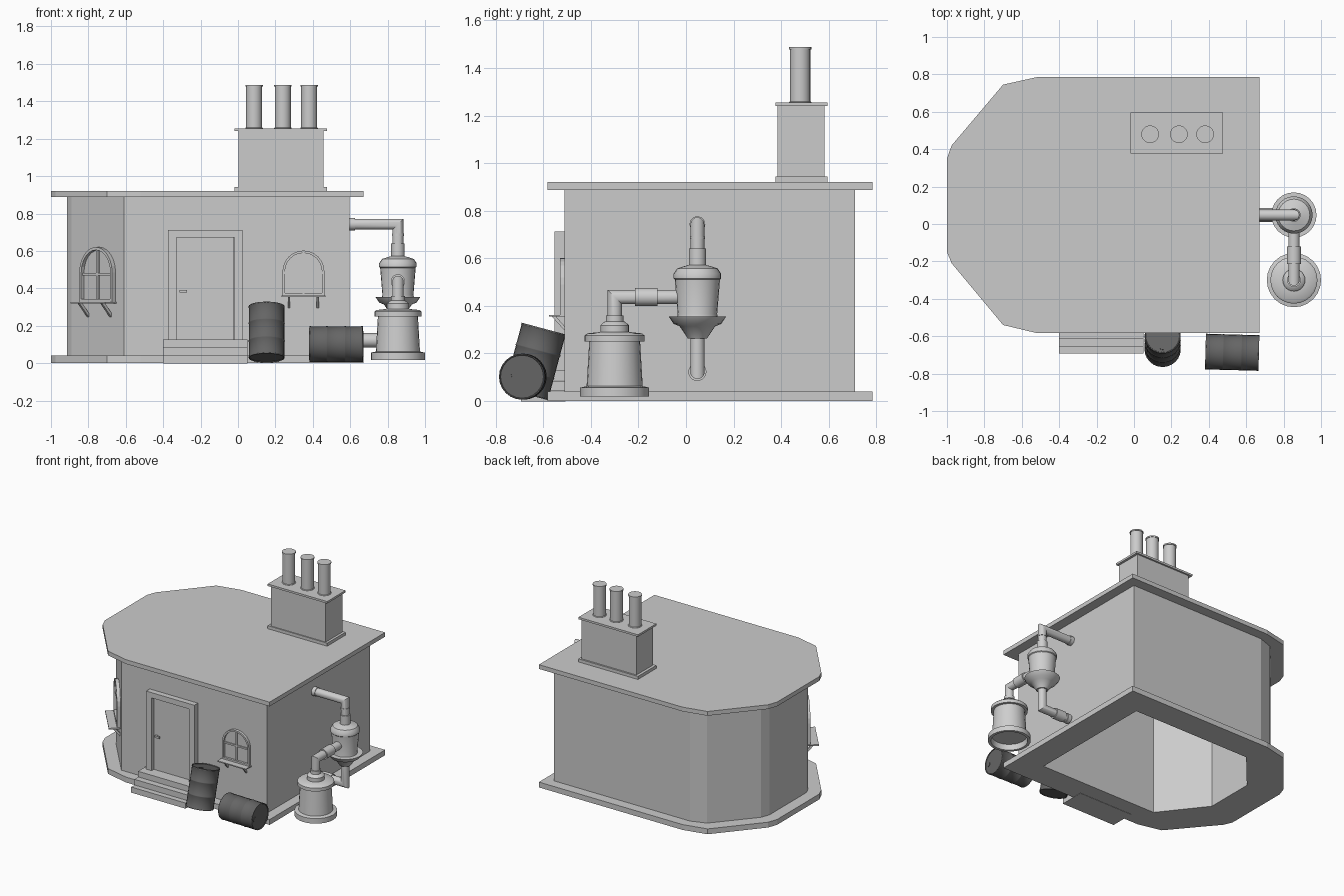
import bpy, bmesh, math
from mathutils import Matrix, Vector

if "Cube" in bpy.data.objects:
    bpy.data.objects.remove(bpy.data.objects["Cube"])


def material(name, v):
    m = bpy.data.materials.new(name)
    m.diffuse_color = (v, v, v, 1)
    m.use_nodes = True
    m.node_tree.nodes["Principled BSDF"].inputs["Base Color"].default_value = m.diffuse_color
    return m


STONE = material("light_grey", 0.6)
STEEL = material("pale_steel", 0.62)
DARK = material("dark_grey", 0.13)


def finish(name, bm, mat, mx=None, smooth=False):
    bmesh.ops.recalc_face_normals(bm, faces=bm.faces)
    me = bpy.data.meshes.new(name)
    bm.to_mesh(me)
    bm.free()
    ob = bpy.data.objects.new(name, me)
    bpy.context.collection.objects.link(ob)
    if mx is not None:
        ob.matrix_world = mx
    me.materials.append(mat)
    if smooth:
        me.polygons.foreach_set("use_smooth", [True] * len(me.polygons))
        me.set_sharp_from_angle(angle=math.radians(35))
    return ob


def box(name, lo, hi, mat=STONE, mx=None):
    bm = bmesh.new()
    bmesh.ops.create_cube(bm, size=1)
    for v in bm.verts:
        v.co = [lo[i] + (v.co[i] + 0.5) * (hi[i] - lo[i]) for i in range(3)]
    return finish(name, bm, mat, mx)


def prism(name, outer, z0, z1, inner=None, mat=STONE, mx=None):
    """Extruded outline; with inner it becomes a ring."""
    bm = bmesh.new()
    n = len(outer)

    def loop(pts, z):
        return [bm.verts.new((x, y, z)) for x, y in pts]

    def bridge(a, b):
        for i in range(n):
            j = (i + 1) % n
            bm.faces.new((a[i], a[j], b[j], b[i]))
    a, b = loop(outer, z0), loop(outer, z1)
    bridge(a, b)
    if inner:
        c, d = loop(inner, z0), loop(inner, z1)
        bridge(b, d)
        bridge(d, c)
        bridge(c, a)
    else:
        bm.faces.new(a)
        bm.faces.new(b)
    return finish(name, bm, mat, mx)


def lathe(name, profile, mx, mat=STEEL, n=24):
    bm = bmesh.new()
    rings = []
    for r, z in profile:
        if r == 0:
            rings.append([bm.verts.new((0, 0, z))])
        else:
            rings.append([bm.verts.new((r * math.cos(2 * math.pi * i / n),
                                        r * math.sin(2 * math.pi * i / n), z)) for i in range(n)])
    for a, b in zip(rings, rings[1:]):
        for i in range(n):
            j = (i + 1) % n
            f = [a[i % len(a)], a[j % len(a)], b[j % len(b)], b[i % len(b)]]
            bm.faces.new(list(dict.fromkeys(f)))
    return finish(name, bm, mat, mx, True)


def tube(name, p, q, r, mat=STEEL):
    p, q = Vector(p), Vector(q)
    d = q - p
    mx = Matrix.Translation(p) @ d.to_track_quat('Z', 'Y').to_matrix().to_4x4()
    return lathe(name, [(0, 0), (r, 0), (r, d.length), (0, d.length)], mx, mat, 20)


def elbow_pipe(name, a, corner, b, r, n=20):
    """Pipe from a to b with one mitred right-angle corner."""
    a, c, b = Vector(a), Vector(corner), Vector(b)
    u, v = (c - a).normalized(), (b - c).normalized()
    w = u.cross(v).normalized()
    bm = bmesh.new()
    rings = []
    for centre, side in ((a, w.cross(u)), (c, w.cross(u) + w.cross(v)), (b, w.cross(v))):
        rings.append([bm.verts.new(centre + r * (w * math.cos(2 * math.pi * i / n) +
                                                 side * math.sin(2 * math.pi * i / n))) for i in range(n)])
    for p, q in zip(rings, rings[1:]):
        for i in range(n):
            j = (i + 1) % n
            bm.faces.new((p[i], p[j], q[j], q[i]))
    bm.faces.new(rings[0])
    bm.faces.new(rings[2])
    return finish(name, bm, STEEL, None, True)


T = Matrix.Translation

# House: roof slab, thick hollow walls open below, base ring
eave = [(0.67, 0.785), (-0.52, 0.785), (-0.70, 0.745), (-0.975, 0.42), (-1, 0.35),
        (-1, -0.15), (-0.975, -0.21), (-0.70, -0.54), (-0.52, -0.583), (0.67, -0.583)]
wall = [(0.597, 0.71), (-0.53, 0.71), (-0.645, 0.67), (-0.89, 0.385), (-0.915, 0.32),
        (-0.915, -0.12), (-0.89, -0.175), (-0.61, -0.51), (-0.2, -0.51), (0.597, -0.51)]
room = [(0.475, 0.59), (0, 0.59), (-0.50, 0.59), (-0.75, 0.3), (-0.75, 0.2),
        (-0.75, 0), (-0.75, -0.07), (-0.50, -0.39), (-0.2, -0.39), (0.475, -0.39)]
prism("roof", eave, 0.888, 0.92)
prism("walls", wall, 0.04, 0.888, inner=room)
prism("base_ring", eave, 0, 0.04, inner=room)

# Chimney with three pots
box("chimney_foot", (-0.018, 0.377, 0.915), (0.475, 0.595, 0.943))
box("chimney_body", (0.003, 0.385, 0.93), (0.457, 0.582, 1.24))
box("chimney_cap", (-0.018, 0.377, 1.24), (0.475, 0.595, 1.255))
for i, x in enumerate((0.086, 0.24, 0.38)):
    lathe(f"chimney_pot_{i + 1}", [(0, 1.25), (0.047, 1.25), (0.047, 1.257), (0.043, 1.26), (0.043, 1.478),
                                   (0.047, 1.478), (0.047, 1.488), (0, 1.488)], T((x, 0.48, 0)), STONE, 20)

# Door, frame, handle, steps
for name, x0, x1, z0, z1 in (("door_frame_left", -0.375, -0.33, 0.12, 0.712),
                             ("door_frame_right", -0.02, 0.024, 0.12, 0.712),
                             ("door_frame_top", -0.33, -0.02, 0.672, 0.712)):
    box(name, (x0, -0.552, z0), (x1, -0.505, z1))
box("door", (-0.328, -0.525, 0.12), (-0.022, -0.505, 0.671))
box("door_handle", (-0.312, -0.545, 0.377), (-0.272, -0.535, 0.392))
box("handle_stem", (-0.31, -0.54, 0.378), (-0.298, -0.522, 0.391))
for i, (y, z) in enumerate(((-0.693, 0.04), (-0.655, 0.083), (-0.612, 0.127))):
    box(f"step_{i + 1}", (-0.40, y, z - 0.042), (0.05, -0.507, z))


# Arched windows with cross bars, sill and brackets (local: x along wall, -y outwards)
def arch(w, h, inset):
    r = w / 2 - inset
    c = h - w / 2
    return [(-r, inset), (r, inset)] + [(r * math.cos(math.pi * i / 12), c + r * math.sin(math.pi * i / 12))
                                        for i in range(13)]


def window(name, mx):
    up = mx @ Matrix.Rotation(math.pi / 2, 4, 'X')
    prism(name + "_frame", arch(0.224, 0.24, 0), -0.005, 0.02, arch(0.224, 0.24, 0.013), mx=up)
    prism(name + "_pane", arch(0.224, 0.24, 0.01), -0.002, 0.004, mx=up)
    box(name + "_bar_upright", (-0.006, -0.012, 0.01), (0.006, 0, 0.23), mx=mx)
    box(name + "_bar_cross", (-0.103, -0.012, 0.115), (0.103, 0, 0.127), mx=mx)
    box(name + "_sill", (-0.118, -0.066, -0.008), (0.118, 0.005, 0.0), mx=mx)
    for s in (-1, 1):
        side = mx @ T((s * 0.077 - 0.006, 0, 0)) @ Matrix.Rotation(math.pi / 2, 4, 'Z') @ \
            Matrix.Rotation(math.pi / 2, 4, 'X')
        prism(f"{name}_bracket_{'left' if s < 0 else 'right'}",
              [(-0.055, -0.006), (-0.037, -0.006), (0.003, -0.052), (0.003, -0.07)], 0, 0.012, mx=side)


window("front_window", T((0.35, -0.51, 0.362)))
window("corner_window", T((-0.742, -0.352, 0.328)) @ Matrix.Rotation(math.radians(-50), 4, 'Z') @
       Matrix.Scale(1.22, 4))

# Upper vessel with outlet pipes into the wall
ux, uy = 0.855, 0.048
lathe("upper_vessel", [(0, 0.262), (0.04, 0.262), (0.075, 0.314), (0.1, 0.324), (0.121, 0.355), (0.085, 0.355),
                       (0.083, 0.365), (0.095, 0.51), (0.1, 0.515), (0.1, 0.535), (0.085, 0.557), (0.06, 0.565),
                       (0.036, 0.572), (0.036, 0.64), (0, 0.64)], T((ux, uy, 0)))
elbow_pipe("top_pipe", (ux, uy, 0.63), (ux, uy, 0.743), (0.59, uy, 0.743), 0.029)
tube("top_pipe_collar", (0.59, uy, 0.743), (0.625, uy, 0.743), 0.033)
tube("top_neck_ring", (ux, uy, 0.68), (ux, uy, 0.692), 0.032)
elbow_pipe("bottom_pipe", (ux, uy, 0.27), (ux, uy, 0.122), (0.64, uy, 0.122), 0.03)
tube("bottom_pipe_sleeve", (0.67, uy, 0.122), (0.75, uy, 0.122), 0.038)
tube("bottom_pipe_end", (0.62, uy, 0.122), (0.65, uy, 0.122), 0.035)

# Lower vessel, hollow underneath, joined to the upper one
ly = -0.3
lathe("lower_vessel", [(0, 0.06), (0.12, 0.06), (0.125, 0.018), (0.145, 0.018), (0.145, 0.056), (0.118, 0.062),
                       (0.107, 0.25), (0.126, 0.25), (0.126, 0.275), (0.115, 0.284), (0.06, 0.29), (0.06, 0.318),
                       (0.045, 0.332), (0.037, 0.335), (0.037, 0.36), (0, 0.36)], T((ux, ly, 0)))
elbow_pipe("link_pipe", (ux, ly, 0.35), (ux, ly, 0.437), (ux, -0.03, 0.437), 0.03)
tube("link_sleeve", (ux, -0.215, 0.437), (ux, -0.12, 0.437), 0.038)


# Ribbed barrels
def barrel(name, mx):
    r, h = 0.096, 0.143
    half = [(0, h - 0.004), (r - 0.006, h - 0.004), (r - 0.004, h), (r, h), (r + 0.001, h - 0.006),
            (r - 0.001, h - 0.01), (r - 0.001, 0.054), (r + 0.001, 0.051), (r + 0.001, 0.047), (r - 0.001, 0.044)]
    lathe(name, half + [(a, -z) for a, z in reversed(half)], mx, DARK)
    lathe(name + "_bung", [(0.017, h - 0.006), (0.017, h), (0, h)],
          mx @ T((0, -0.06, 0)), DARK, 12)


barrel("leaning_barrel", T((0.153, -0.635, 0.166)) @ Matrix.Rotation(math.radians(-15), 4, 'X'))
barrel("lying_barrel", T((0.525, -0.686, 0.102)) @ Matrix.Rotation(math.radians(-1.5), 4, 'Z') @
       Matrix.Rotation(math.pi / 2, 4, 'Y'))
